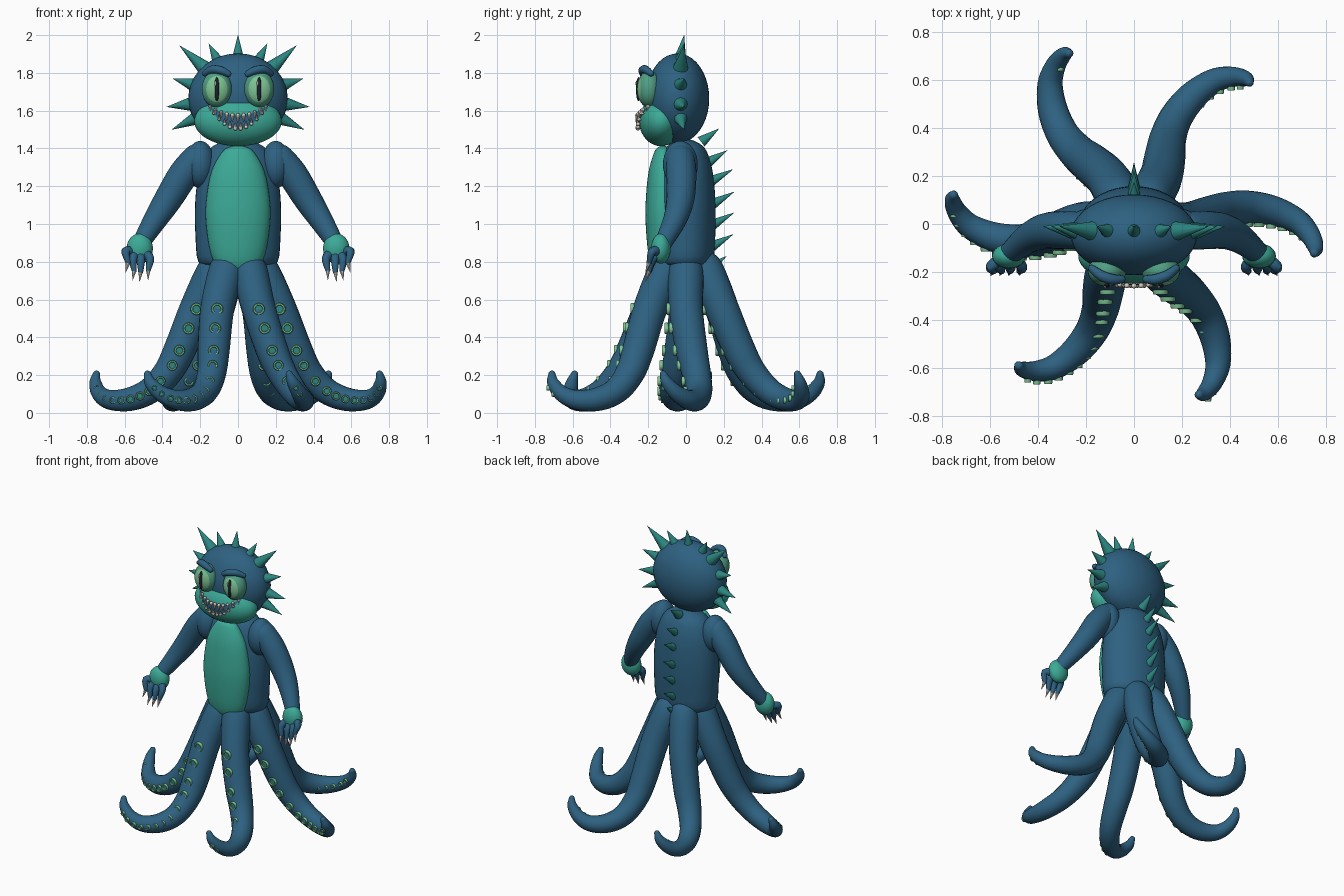
import bpy, bmesh, math
from mathutils import Vector, Matrix

if "Cube" in bpy.data.objects:
    bpy.data.objects.remove(bpy.data.objects["Cube"])


def material(name, rgb):
    m = bpy.data.materials.new(name)
    m.diffuse_color = (*rgb, 1)
    m.use_nodes = True
    m.node_tree.nodes["Principled BSDF"].inputs["Base Color"].default_value = m.diffuse_color
    return m


BLUE = material("deep blue", (0.027, 0.120, 0.220))
TEAL = material("teal", (0.045, 0.400, 0.310))
SPIKE = material("dark teal", (0.025, 0.240, 0.220))
RIM = material("eye rim green", (0.080, 0.340, 0.230))
LIGHT = material("pale green", (0.210, 0.560, 0.300))
BONE = material("bone", (0.680, 0.610, 0.540))
BLACK = material("pupil black", (0.010, 0.015, 0.030))


def finish(name, bm, *mats):
    bmesh.ops.recalc_face_normals(bm, faces=bm.faces[:])
    me = bpy.data.meshes.new(name)
    bm.to_mesh(me)
    bm.free()
    for m in mats:
        me.materials.append(m)
    me.polygons.foreach_set("use_smooth", [True] * len(me.polygons))
    me.set_sharp_from_angle(angle=math.radians(40))
    ob = bpy.data.objects.new(name, me)
    bpy.context.collection.objects.link(ob)
    return ob


def bridge(bm, rings, mat_rule=lambda i: 0):
    """Join successive rings of points into a closed skin."""
    vs = [[bm.verts.new(p) for p in r] for r in rings]
    n = len(vs[0])
    for i in range(len(vs) - 1):
        for j in range(n):
            k = (j + 1) % n
            f = bm.faces.new((vs[i][j], vs[i][k], vs[i + 1][k], vs[i + 1][j]))
            f.material_index = mat_rule(i)
    bm.faces.new(vs[0]).material_index = mat_rule(0)
    bm.faces.new(vs[-1]).material_index = mat_rule(len(vs) - 2)


def spline(pts, u):
    """Catmull-Rom point at control index u."""
    i = min(int(u), len(pts) - 2)
    t = u - i
    g = lambda k: Vector(pts[max(0, min(k, len(pts) - 1))])
    a, b, c, d = g(i - 1), g(i), g(i + 1), g(i + 2)
    return 0.5 * (2 * b + (c - a) * t + (2 * a - 5 * b + 4 * c - d) * t * t
                  + (3 * b - a - 3 * c + d) * t ** 3)


def tube(bm, pts, sides=16, sub=4):
    """Tapered tube with round ends through (x, y, z, radius) points."""
    n = (len(pts) - 1) * sub
    s = [spline(pts, i / sub) for i in range(n + 1)]
    path = [(p.xyz, p.w) for p in s]
    d0 = (path[0][0] - path[1][0]).normalized()
    d1 = (path[-1][0] - path[-2][0]).normalized()
    cap = lambda p, r, d, a: (p + d * r * math.sin(a), r * math.cos(a))
    angs = (0.4, 0.8, 1.15, 1.45)
    full = ([cap(*path[0], d0, a) for a in reversed(angs)] + path
            + [cap(*path[-1], d1, a) for a in angs])
    rings, side = [], None
    for i, (p, r) in enumerate(full):
        t = (full[min(i + 1, len(full) - 1)][0] - full[max(i - 1, 0)][0]).normalized()
        side = t.orthogonal() if side is None else side - t * side.dot(t)
        side.normalize()
        up = t.cross(side)
        rings.append([p + r * (side * math.cos(a) + up * math.sin(a))
                      for a in (2 * math.pi * k / sides for k in range(sides))])
    bridge(bm, rings)


def ellipsoid(bm, c, r, seg=32, axis_y=False):
    m = Matrix.Translation(c) @ Matrix.Diagonal((*r, 1))
    if axis_y:
        m = m @ Matrix.Rotation(math.pi / 2, 4, "X")
    bmesh.ops.create_uvsphere(bm, u_segments=seg, v_segments=seg // 2, radius=1, matrix=m)


def cone(bm, base, tip, r, seg=12):
    base, tip = Vector(base), Vector(tip)
    d = tip - base
    m = Matrix.Translation((base + tip) / 2) @ d.to_track_quat("Z", "Y").to_matrix().to_4x4()
    bmesh.ops.create_cone(bm, cap_ends=True, segments=seg, radius1=r, radius2=0.0005,
                          depth=d.length, matrix=m)


def barrel(name, profile, rx, ry, y, mat):
    """Oval barrel from smooth (scale, z) profile points."""
    pts = [spline([(s, z, 0) for s, z in profile], i / 4) for i in range(4 * len(profile) - 3)]
    bm = bmesh.new()
    bridge(bm, [[(rx * max(p.x, .01) * math.cos(a), y + ry * max(p.x, .01) * math.sin(a), p.y)
                 for a in (2 * math.pi * k / 40 for k in range(40))] for p in pts])
    finish(name, bm, mat)


# Torso and belly
barrel("body", [(.6, .78), (.92, .80), (.99, .95), (1, 1.08), (.96, 1.2), (.86, 1.31),
                (.65, 1.40), (.3, 1.44), (0, 1.45)], .228, .162, -.005, BLUE)
barrel("belly", [(0, .74), (.55, .76), (.84, .84), (1, 1.01), (.98, 1.14), (.82, 1.28),
                 (.5, 1.38), (.25, 1.408), (0, 1.415)], .17, .092, -.122, TEAL)

# Head and muzzle
HC = Vector((0, -.045, 1.665))
HR = Vector((.263, .168, .238))
bm = bmesh.new()
ellipsoid(bm, HC, HR, 40)
finish("head", bm, BLUE)
MC, MR = Vector((0, -.132, 1.545)), Vector((.232, .116, .133))
bm = bmesh.new()
ellipsoid(bm, MC, MR, 40)
finish("muzzle", bm, TEAL)


def muzzle_y(x, z):
    q = 1 - ((x - MC.x) / MR.x) ** 2 - ((z - MC.z) / MR.z) ** 2
    return MC.y - MR.y * math.sqrt(max(q, 0.02))


# Grinning mouth plate between two arcs
upper = lambda x: 1.575 + 2.2 * x * x
lower = lambda x: 1.505 + 4.9 * x * x
bm = bmesh.new()
grid = []
for i in range(25):
    x = -.16 + .32 * i / 24
    zs = [lower(x) + (max(upper(x), lower(x) + .001) - lower(x)) * j / 4 for j in range(5)]
    grid.append([bm.verts.new((x, muzzle_y(x, z) - .005, z)) for z in zs])
for a, b in zip(grid, grid[1:]):
    for j in range(4):
        bm.faces.new((a[j], b[j], b[j + 1], a[j + 1]))
finish("mouth", bm, BLUE)

# Teeth: one row hangs from the upper arc, one rises from the lower arc
bm = bmesh.new()
for arc, count, span, length in ((upper, 11, .148, -.042), (lower, 10, .128, .036)):
    for i in range(count):
        x = span * (2 * i / (count - 1) - 1)
        z = arc(x)
        y = muzzle_y(x, z) - .012
        k = 1 - .35 * abs(x) / span
        ellipsoid(bm, (x, y, z), (.012 * k, .012, .012 * k), 10)
        cone(bm, (x, y, z), (x, y - .008, z + length * k), .012 * k, 8)
finish("teeth", bm, BONE)

# Eyes, slit pupils and brows
for s, tag in ((1, "left"), (-1, "right")):
    c = Vector((s * .112, -.195, 1.714))
    bm = bmesh.new()
    ellipsoid(bm, c, (.08, .064, .098), 32, True)
    for f in bm.faces:
        d = f.calc_center_median() - c
        f.material_index = int(d.y < 0 and math.hypot(d.x / .08, d.z / .098) < .76)
    finish(tag + "_eye", bm, RIM, LIGHT)
    bm = bmesh.new()
    ellipsoid(bm, c + Vector((0, -.056, 0)), (.013, .014, .064), 16)
    finish(tag + "_pupil", bm, BLACK)
    bm = bmesh.new()
    ellipsoid(bm, c + Vector((-.008, -.067, .03)), (.006, .005, .014), 10)
    finish(tag + "_eye_glint", bm, BONE)
    bm = bmesh.new()
    tube(bm, [(s * .175, -.185, 1.797, .016), (s * .135, -.215, 1.818, .022),
              (s * .09, -.23, 1.813, .022), (s * .052, -.23, 1.795, .017)], 12)
    finish(tag + "_brow", bm, BLUE)

# Crown of spikes around the head
bm = bmesh.new()
crown = [(0, 2.0, .03), (.155, 1.955, .032), (.31, 1.945, .042), (.345, 1.77, .038),
         (.378, 1.62, .04), (.35, 1.50, .038)]
for x, z, r in crown:
    for s in ((1, -1) if x else (1,)):
        d = Vector((s * x, 0, z - HC.z))
        k = 1 / math.hypot(d.x / HR.x, d.z / HR.z)
        base = HC + d * k * .92 + Vector((0, .015, 0))
        cone(bm, base, (s * x, -.01, z), r)
finish("head_spikes", bm, SPIKE)

# Spikes down the spine
bm = bmesh.new()
for y, z, b in ((.175, 1.505, .09), (.22, 1.39, .115), (.25, 1.29, .13), (.255, 1.17, .14),
                (.255, 1.06, .14), (.25, .945, .135), (.215, .83, .125)):
    cone(bm, (0, b - .01, z - .07), (0, y, z), .031)
finish("back_spikes", bm, SPIKE)

# Arms, cuffs, fingers and claws
for s, tag in ((1, "left"), (-1, "right")):
    bm = bmesh.new()
    ellipsoid(bm, (s * .2, -.03, 1.315), (.078, .092, .125))
    finish(tag + "_shoulder", bm, BLUE)
    bm = bmesh.new()
    tube(bm, [(s * .22, -.03, 1.345, .078), (s * .29, -.025, 1.26, .08),
              (s * .37, -.03, 1.13, .074), (s * .44, -.06, 1.02, .062),
              (s * .52, -.125, .89, .045)], 20)
    finish(tag + "_arm", bm, BLUE)
    bm = bmesh.new()
    ellipsoid(bm, (s * .52, -.133, .87), (.07, .052, .08), 24)
    finish(tag + "_cuff", bm, TEAL)
    fingers, claws = bmesh.new(), bmesh.new()
    for x, tx, z in ((.475, .476, .703), (.515, .522, .693), (.55, .558, .70), (.582, .596, .742)):
        end = Vector((s * x, -.195, z + .055))
        tube(fingers, [(s * (.52 + (x - .52) * .5), -.14, .85, .024),
                       (s * (x + (x - .52) * .2), -.178, z + .115, .023), (*end, .014)], 10)
        cone(claws, end, (s * tx, -.215, z), .013, 8)
    finish(tag + "_fingers", fingers, BLUE)
    finish(tag + "_claws", claws, BONE)

# Six swirling tentacles, each with ringed suckers on its front side
ARM = [(.095, 0, .80, .08), (.13, 0, .74, .094), (.22, 0, .55, .09), (.31, .03, .33, .085),
       (.375, .055, .21, .077), (.47, .07, .115, .069), (.58, .055, .071, .062),
       (.68, .01, .07, .052), (.735, -.05, .105, .042), (.755, -.10, .16, .032),
       (.75, -.12, .205, .019)]
CUPS = (2, 2.45, 3, 3.6, 4.4, 5, 5.45, 5.9, 6.35, 6.8, 7.3, 7.9, 8.5)
CUP_PROFILE = ((1, -.012), (1, .008), (.9, .013), (.68, .013), (.6, .004), (.02, .004))
for i in range(6):
    rot = Matrix.Rotation(math.radians(60 * i), 3, "Z")
    pts = [(*(rot @ Vector(p[:3])), p[3]) for p in ARM]
    bm = bmesh.new()
    tube(bm, pts, 20, 5)
    finish(f"tentacle_{i + 1}", bm, BLUE)
    bm = bmesh.new()
    for n, u in enumerate(CUPS):
        p = spline(pts, u)
        r = .032 - .0015 * n
        rings = [[(p.x + r * q * math.cos(a), p.y - p.w - h, p.z + r * q * math.sin(a))
                  for a in (2 * math.pi * k / 16 for k in range(16))] for q, h in CUP_PROFILE]
        bridge(bm, rings, lambda j: int(j >= 4))
    finish(f"suckers_{i + 1}", bm, LIGHT, SPIKE)
